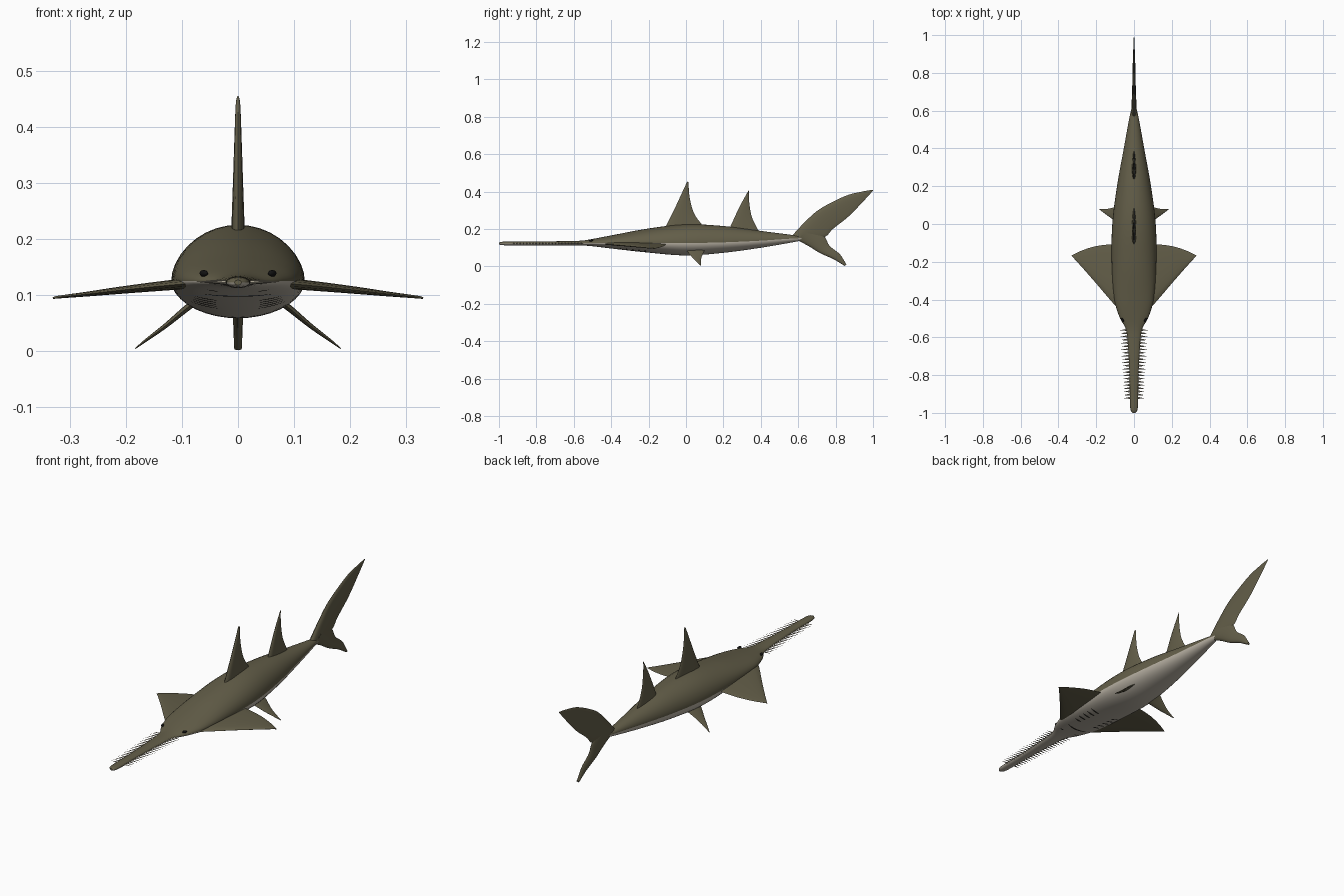
import bpy, bmesh, math
from mathutils import Vector

if "Cube" in bpy.data.objects:
    bpy.data.objects.remove(bpy.data.objects["Cube"])


def material(name, rgb):
    m = bpy.data.materials.new(name)
    m.diffuse_color = (*rgb, 1)
    m.use_nodes = True
    m.node_tree.nodes["Principled BSDF"].inputs["Base Color"].default_value = m.diffuse_color
    return m


OLIVE = material("olive skin", (0.125, 0.112, 0.066))
PALE = material("pale belly", (0.47, 0.43, 0.36))
TOOTH = material("tooth ivory", (0.45, 0.41, 0.32))
DARK = material("dark slit", (0.03, 0.028, 0.022))
BLACK = material("eye black", (0.006, 0.006, 0.006))


def make_object(name, bm, mats, recalc=True):
    if recalc:
        bmesh.ops.recalc_face_normals(bm, faces=bm.faces)
    me = bpy.data.meshes.new(name)
    bm.to_mesh(me)
    bm.free()
    for m in mats:
        me.materials.append(m)
    ob = bpy.data.objects.new(name, me)
    bpy.context.collection.objects.link(ob)
    bpy.ops.object.select_all(action='DESELECT')
    ob.select_set(True)
    bpy.context.view_layer.objects.active = ob
    bpy.ops.object.shade_smooth_by_angle(angle=math.radians(40))
    return ob


def loft(name, rings, mats, index=lambda k: 0):
    bm = bmesh.new()
    vs = [[bm.verts.new(p) for p in r] for r in rings]
    n = len(vs[0])
    for a, b in zip(vs, vs[1:]):
        for k in range(n):
            f = bm.faces.new((a[k], a[(k + 1) % n], b[(k + 1) % n], b[k]))
            f.material_index = index(k)
    bm.faces.new(vs[0])
    bm.faces.new(vs[-1])
    return make_object(name, bm, mats)


def curve(keys, t):
    """Smooth interpolation of rows whose first entry is the parameter."""
    def slope(i):
        a, b = keys[max(i - 1, 0)], keys[min(i + 1, len(keys) - 1)]
        return [(q - p) / (b[0] - a[0]) for p, q in zip(a, b)]
    i = max(j for j in range(len(keys) - 1) if keys[j][0] <= t + 1e-9 or j == 0)
    a, b, ma, mb = keys[i], keys[i + 1], slope(i), slope(i + 1)
    h = b[0] - a[0]
    u = (t - a[0]) / h
    return [p * (2*u**3 - 3*u**2 + 1) + q * (3*u**2 - 2*u**3)
            + h * (m * (u**3 - 2*u**2 + u) + w * (u**3 - u**2))
            for p, q, m, w in zip(a, b, ma, mb)][1:]


# Body with flat saw snout: y, half width, bottom, widest height, top
BODY = [(-1.0, 0.006, 0.118, 0.123, 0.127), (-0.99, 0.016, 0.115, 0.123, 0.131),
        (-0.96, 0.021, 0.113, 0.123, 0.133), (-0.8, 0.024, 0.113, 0.123, 0.134),
        (-0.6, 0.035, 0.113, 0.124, 0.136), (-0.55, 0.045, 0.112, 0.124, 0.139),
        (-0.5, 0.074, 0.108, 0.125, 0.147), (-0.4, 0.104, 0.096, 0.125, 0.166),
        (-0.2, 0.118, 0.074, 0.125, 0.203), (0.0, 0.115, 0.059, 0.125, 0.225),
        (0.2, 0.09, 0.073, 0.129, 0.216), (0.4, 0.054, 0.1, 0.138, 0.19),
        (0.58, 0.021, 0.131, 0.15, 0.167), (0.64, 0.006, 0.143, 0.152, 0.16)]
SIDES = 36
rings = []
ys = [-1 + 0.04 * i / 8 for i in range(8)] + [-0.96 + 1.6 * i / 80 for i in range(81)]
for y in ys:
    w, zb, zm, zt = curve(BODY, y)
    ring = []
    for k in range(SIDES):
        a = math.tau * k / SIDES
        s = math.sin(a)
        ring.append((w * math.cos(a), y, zm + s * ((zt - zm) if s > 0 else (zm - zb))))
    rings.append(ring)
loft("body", rings, [OLIVE, PALE], lambda k: int(k >= SIDES // 2))


# Fins: rows of leading point, trailing point, half thickness
def fin(name, rows, normal, steps=6):
    keys = [(i, *l, *t, h) for i, (l, t, h) in enumerate(rows)]
    n = Vector(normal).normalized()
    rings = []
    for j in range((len(rows) - 1) * steps + 1):
        v = curve(keys, j / steps)
        lead, trail, h = Vector(v[:3]), Vector(v[3:6]), v[6]
        ring = []
        for k in range(16):
            a = math.tau * k / 16
            c = math.cos(a)
            ring.append((lead + trail) / 2 + (lead - trail) / 2 * c
                        + n * h * math.sin(a) * (0.8 + 0.3 * c))
        rings.append(ring)
    return loft(name, rings, [OLIVE])


def upright_fin(name, rows):
    fin(name, [((0, a, b), (0, c, d), h) for a, b, c, d, h in rows], (1, 0, 0))


upright_fin("front_dorsal_fin", [(-0.13, 0.18, 0.11, 0.19, 0.015), (-0.105, 0.22, 0.09, 0.218, 0.014),
                                 (-0.065, 0.3, 0.045, 0.28, 0.011), (-0.03, 0.375, 0.021, 0.36, 0.008),
                                 (0.0, 0.44, 0.014, 0.43, 0.005), (0.008, 0.455, 0.013, 0.452, 0.002)])
upright_fin("rear_dorsal_fin", [(0.22, 0.18, 0.40, 0.17, 0.013), (0.238, 0.215, 0.383, 0.2, 0.012),
                                (0.27, 0.285, 0.352, 0.265, 0.009), (0.3, 0.345, 0.339, 0.335, 0.006),
                                (0.33, 0.398, 0.336, 0.39, 0.003), (0.335, 0.407, 0.337, 0.405, 0.002)])
upright_fin("tail_upper_lobe", [(0.565, 0.162, 0.64, 0.13, 0.016), (0.636, 0.238, 0.742, 0.158, 0.013),
                                (0.717, 0.308, 0.785, 0.2, 0.01), (0.85, 0.376, 0.87, 0.268, 0.007),
                                (0.94, 0.4, 0.945, 0.345, 0.004), (0.998, 0.41, 1.0, 0.405, 0.001)])
upright_fin("tail_lower_lobe", [(0.585, 0.145, 0.69, 0.21, 0.016), (0.65, 0.112, 0.742, 0.158, 0.013),
                                (0.716, 0.072, 0.768, 0.11, 0.011), (0.79, 0.038, 0.822, 0.066, 0.01),
                                (0.85, 0.002, 0.857, 0.012, 0.008)])

for s, side in ((1, "right"), (-1, "left")):
    # Broad pectoral wings
    rows = [(0.06, -0.47, -0.11, 0.122, 0.012), (0.11, -0.42, -0.107, 0.119, 0.011),
            (0.2, -0.315, -0.117, 0.11, 0.008), (0.27, -0.235, -0.138, 0.102, 0.005),
            (0.318, -0.182, -0.16, 0.097, 0.003), (0.33, -0.17, -0.166, 0.095, 0.002)]
    fin(side + "_pectoral_fin", [((s * x, a, z), (s * x, b, z), h) for x, a, b, z, h in rows],
        (s * 0.11, 0, 1))
    # Small pelvic fins pointing down and out
    rows = [(0.06, -0.01, 0.11, 0.1, 0.008), (0.09, 0.008, 0.095, 0.078, 0.007),
            (0.13, 0.037, 0.082, 0.045, 0.005), (0.165, 0.063, 0.079, 0.019, 0.003),
            (0.183, 0.076, 0.08, 0.005, 0.001)]
    fin(side + "_pelvic_fin", [((s * x, a, z), (s * x, b, z), h) for x, a, b, z, h in rows],
        (s * 0.6, 0, 0.8))

    # Saw teeth along the snout edge
    bm = bmesh.new()
    for i in range(22):
        t = i / 21
        y = -0.92 + 0.36 * t
        w, zb, zm, zt = curve(BODY, y)
        base = [bm.verts.new((s * (w - 0.004), y + dy, zm + dz))
                for dy, dz in ((-0.006, 0), (0, 0.004), (0.006, 0), (0, -0.004))]
        tip = bm.verts.new((s * (0.055 + 0.02 * t), y - 0.003, zm))
        bm.faces.new(base)
        for k in range(4):
            bm.faces.new((base[k], base[(k + 1) % 4], tip))
    make_object(side + "_saw_teeth", bm, [TOOTH])

    # Eye
    bpy.ops.mesh.primitive_uv_sphere_add(segments=16, ring_count=10, radius=1,
                                         location=(s * 0.061, -0.508, 0.139),
                                         rotation=(0, s * 0.6, s * -0.5))
    eye = bpy.context.object
    eye.name = side + "_eye"
    eye.scale = (0.006, 0.011, 0.006)
    eye.data.materials.append(BLACK)
    bpy.ops.object.shade_smooth_by_angle()


# Thin dark strips hugging the underside
def belly_strip(bm, x0, x1, y, width, bend=0.0, n=8):
    def point(x, dy):
        yy = y + dy + bend * (x / max(abs(x0), abs(x1))) ** 2
        w, zb, zm, zt = curve(BODY, yy)
        return x, yy, zm - (zm - zb) * math.sqrt(max(0, 1 - (x / w) ** 2)) - 0.0015
    cols = []
    for i in range(n + 1):
        d = width / 2 * (0.25 + 0.75 * math.sin(math.pi * i / n))
        x = x0 + (x1 - x0) * i / n
        cols.append([bm.verts.new(point(x, e)) for e in (-d, d)])
    for a, b in zip(cols, cols[1:]):
        bm.faces.new((a[0], a[1], b[1], b[0]))


gills, mouth = bmesh.new(), bmesh.new()
for s in (1, -1):
    for i in range(5):
        lo, hi = sorted((s * 0.036, s * (0.076 + 0.002 * i)))
        belly_strip(gills, lo, hi, -0.35 + 0.033 * i, 0.011)
    lo, hi = sorted((s * 0.034, s * 0.054))
    belly_strip(mouth, lo, hi, -0.485, 0.008)
belly_strip(mouth, -0.06, 0.06, -0.43, 0.012, 0.01, 12)
make_object("gill_slits", gills, [DARK], False)
make_object("mouth_and_nostrils", mouth, [DARK], False)
